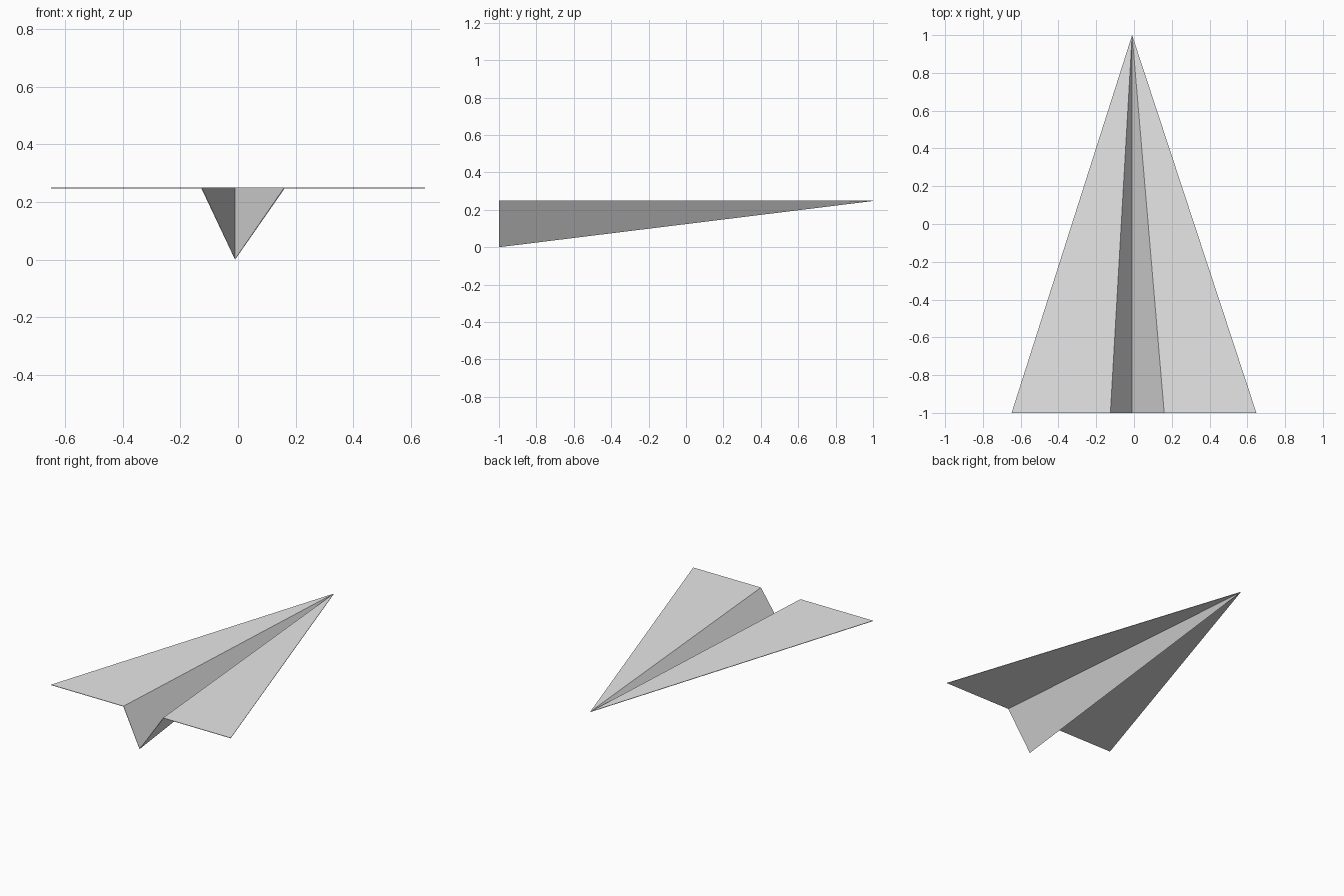
import bpy

# Clear the default cube only
cube = bpy.data.objects.get("Cube")
if cube:
    bpy.data.objects.remove(cube, do_unlink=True)

# Plain paper material
PAPER = (0.8, 0.8, 0.8, 1.0)
paper = bpy.data.materials.new("paper_white")
paper.use_nodes = True
paper.diffuse_color = PAPER
paper.node_tree.nodes["Principled BSDF"].inputs["Base Color"].default_value = PAPER

TOP = 0.25        # height of the flat wings
THICK = 0.003     # paper thickness
REAR = -1.0

nose = (-0.01, 1.0, TOP)
keel = (-0.01, REAR, THICK)
right_tip, right_fold = (-0.648, REAR, TOP), (-0.125, REAR, TOP)
left_fold, left_tip = (0.16, REAR, TOP), (0.648, REAR, TOP)


def paper_sheet(name, rear_points):
    """Fan of flat triangles from the nose to a rear edge, thickened downwards."""
    n = len(rear_points)
    mesh = bpy.data.meshes.new(name)
    mesh.from_pydata([nose] + rear_points, [], [(0, i, i + 1) for i in range(1, n)])
    mesh.materials.append(paper)
    obj = bpy.data.objects.new(name, mesh)
    bpy.context.collection.objects.link(obj)
    mod = obj.modifiers.new("paper_thickness", "SOLIDIFY")
    mod.thickness = THICK
    mod.offset = -1
    return obj


# Two flat wings and the V-shaped centre fold, open at the rear and on top
paper_sheet("right_wing", [right_tip, right_fold])
paper_sheet("left_wing", [left_fold, left_tip])
paper_sheet("centre_fold", [right_fold, keel, left_fold])
